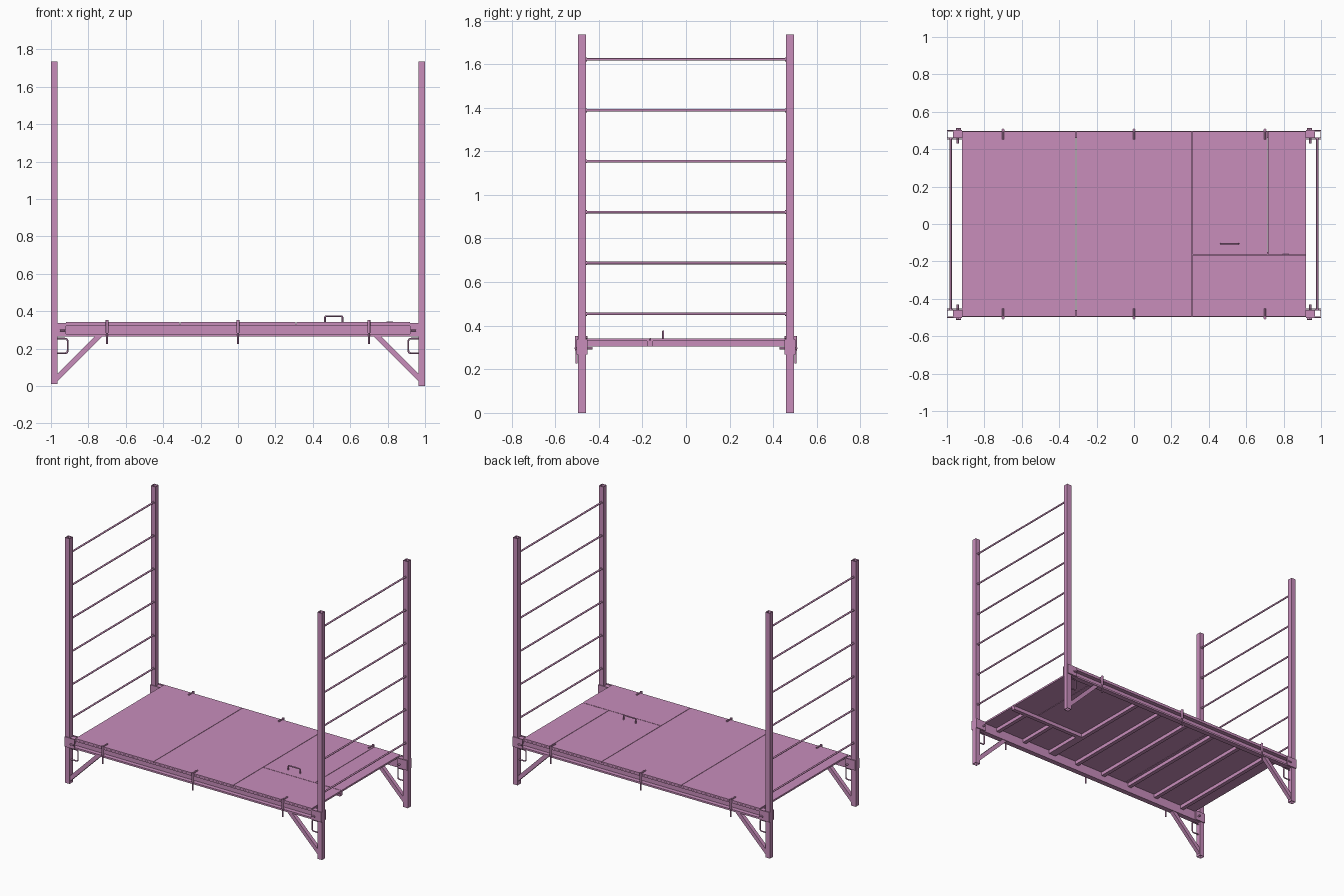
import bpy, bmesh, math
from mathutils import Vector

if "Cube" in bpy.data.objects:
    bpy.data.objects.remove(bpy.data.objects["Cube"])

mat = bpy.data.materials.new("mauve_paint")
mat.diffuse_color = (0.58, 0.27, 0.50, 1)
mat.use_nodes = True
mat.node_tree.nodes["Principled BSDF"].inputs["Base Color"].default_value = mat.diffuse_color


def finish(name, bm):
    bmesh.ops.recalc_face_normals(bm, faces=bm.faces)
    me = bpy.data.meshes.new(name)
    bm.to_mesh(me)
    bm.free()
    me.materials.append(mat)
    ob = bpy.data.objects.new(name, me)
    bpy.context.collection.objects.link(ob)
    return ob


def box(name, x0, x1, y0, y1, z0, z1):
    bm = bmesh.new()
    bmesh.ops.create_cube(bm, size=1)
    for v in bm.verts:
        v.co = ((x0 + x1) / 2 + v.co.x * (x1 - x0),
                (y0 + y1) / 2 + v.co.y * (y1 - y0),
                (z0 + z1) / 2 + v.co.z * (z1 - z0))
    return finish(name, bm)


def prism(name, loops, place, length):
    """Extrude a closed outline; two loops of equal size make a hollow tube."""
    bm = bmesh.new()
    rings = [[[bm.verts.new(place(a, b, t)) for a, b in lp] for t in length] for lp in loops]
    n = len(loops[0])
    for r in rings:
        for i in range(n):
            j = (i + 1) % n
            bm.faces.new((r[0][i], r[0][j], r[1][j], r[1][i]))
    for e in (0, 1):
        if len(loops) == 1:
            bm.faces.new(rings[0][e])
        else:
            for i in range(n):
                j = (i + 1) % n
                bm.faces.new((rings[0][e][i], rings[0][e][j], rings[1][e][j], rings[1][e][i]))
    return finish(name, bm)


def rod(name, pts, radius, res=2):
    """Round bar following a polyline."""
    cu = bpy.data.curves.new(name, 'CURVE')
    cu.dimensions = '3D'
    cu.bevel_depth = radius
    cu.bevel_resolution = res
    cu.use_fill_caps = True
    sp = cu.splines.new('POLY')
    sp.points.add(len(pts) - 1)
    for p, co in zip(sp.points, pts):
        p.co = (*co, 1)
    cu.materials.append(mat)
    ob = bpy.data.objects.new(name, cu)
    bpy.context.collection.objects.link(ob)
    return ob


def rounded(pts, r, steps=4):
    """Round the inner corners of a polyline."""
    pts = [Vector(p) for p in pts]
    out = [pts[0]]
    for a, b, c in zip(pts, pts[1:], pts[2:]):
        p, q = b + (a - b).normalized() * r, b + (c - b).normalized() * r
        for i in range(steps + 1):
            t = i / steps
            out.append(p * (1 - t) ** 2 + b * 2 * t * (1 - t) + q * t * t)
    return out + [pts[-1]]


def square(cx, cy, hx, hy):
    return [(cx - hx, cy - hy), (cx + hx, cy - hy), (cx + hx, cy + hy), (cx - hx, cy + hy)]


PY = 0.477
for sx, xn in ((-1, "left"), (1, "right")):
    for sy, yn in ((-1, "front"), (1, "back")):
        tag = f"{yn}_{xn}"
        # hollow upright post
        prism("post_" + tag, [square(sx * 0.982, sy * PY, 0.018, 0.018),
                              square(sx * 0.982, sy * PY, 0.0145, 0.0145)],
              lambda a, b, t: (a, b, t), (0.01 if sx < 0 else 0.0, 1.735))
        # bracket plates that clasp the post
        xa, xb = sorted((sx * 1.0, sx * 0.92))
        for y0, y1, nm in ((0.496, 0.503, "outer"), (0.451, 0.458, "inner")):
            ya, yb = sorted((sy * y0, sy * y1))
            box(f"bracket_{nm}_{tag}", xa, xb, ya, yb, 0.268, 0.337)
        # diagonal brace between leg and rail
        prism("brace_" + tag, [[(0.966, 0.025), (0.966, 0.064), (0.762, 0.268), (0.723, 0.268)]],
              lambda a, b, t: (sx * a, sy * t, b), (0.463, 0.491))
        # bent handle on the leg
        rod("leg_handle_" + tag, rounded([(sx * 0.966, sy * PY, 0.254), (sx * 0.911, sy * PY, 0.254),
                                          (sx * 0.911, sy * PY, 0.176), (sx * 0.966, sy * PY, 0.176)], 0.014), 0.0045)
        # locking pin with its head
        rod("lock_pin_" + tag, [(sx * 0.942, sy * 0.43, 0.297), (sx * 0.942, sy * 0.507, 0.297)], 0.006)
        rod("lock_pin_head_" + tag, [(sx * 0.925, sy * 0.507, 0.297), (sx * 0.953, sy * 0.507, 0.297)], 0.005)
    # ladder rungs
    for i in range(6):
        z = 0.454 + i * 0.2335
        rod(f"rung_{xn}_{i + 1}", [(sx * 0.98, -0.46, z), (sx * 0.98, 0.46, z)], 0.006)
        for s in (-1, 1):
            rod(f"rung_weld_{xn}_{i + 1}", [(sx * 0.98, s * 0.454, z), (sx * 0.98, s * 0.46, z)], 0.009)

for sy, yn in ((-1, "front"), (1, "back")):
    # side rail: channel that opens outwards
    prism("side_rail_" + yn, [[(0.459, 0.266), (0.496, 0.266), (0.496, 0.278), (0.466, 0.278),
                              (0.466, 0.322), (0.496, 0.322), (0.496, 0.332), (0.459, 0.332)]],
          lambda a, b, t: (t, sy * a, b), (-0.964, 0.964))
    # deck hold-down clips
    for i, x in enumerate((-0.7, 0, 0.7)):
        rod(f"deck_clip_{yn}_{i + 1}", rounded([(x, sy * 0.452, 0.347), (x, sy * 0.502, 0.347),
                                                (x, sy * 0.502, 0.226)], 0.008), 0.005)
        rod(f"clip_boss_{yn}_{i + 1}", [(x, sy * 0.502, 0.285), (x, sy * 0.502, 0.352)], 0.008)

# deck boards with narrow seams, and the hatch lid
G = 0.0015
H = -0.165
for name, x0, x1, y0, y1 in (
        ("deck_board_left", -0.92, -0.31 - G, -0.495, 0.495),
        ("deck_board_middle", -0.31 + G, 0.31 - G, -0.495, 0.495),
        ("deck_board_right", 0.31 + G, 0.92, -0.495, H - G),
        ("hatch_lid", 0.31 + G, 0.715 - G, H + G, 0.495),
        ("deck_board_end", 0.715 + G, 0.92, H + G, 0.495)):
    box(name, x0, x1, y0, y1, 0.330, 0.342)

# cross joists below the deck, shortened beside the hatch
for i in range(8):
    x = -0.805 + 0.23 * i
    y1 = 0.46 if x < 0.31 else H
    box(f"joist_{i + 1}", x - 0.014, x + 0.014, -0.46, y1, 0.305, 0.331)
box("hatch_trimmer", 0.331, 0.92, H - 0.014, H + 0.014, 0.305, 0.331)
box("hatch_header", 0.303, 0.331, -0.46, 0.46, 0.305, 0.331)

# hatch handle and hinge
rod("hatch_handle", rounded([(0.465, -0.105, 0.34), (0.465, -0.105, 0.374),
                             (0.559, -0.105, 0.374), (0.559, -0.105, 0.34)], 0.009), 0.0045)
rod("hatch_hinge", [(0.795, H, 0.341), (0.83, H, 0.341)], 0.004)

# turn rods into meshes and smooth only the round surfaces
bpy.ops.object.select_all(action='DESELECT')
rods = [o for o in bpy.context.scene.objects if o.type == 'CURVE']
for o in rods:
    o.select_set(True)
bpy.context.view_layer.objects.active = rods[0]
bpy.ops.object.convert(target='MESH')
bpy.ops.object.shade_smooth_by_angle(angle=math.radians(50))
